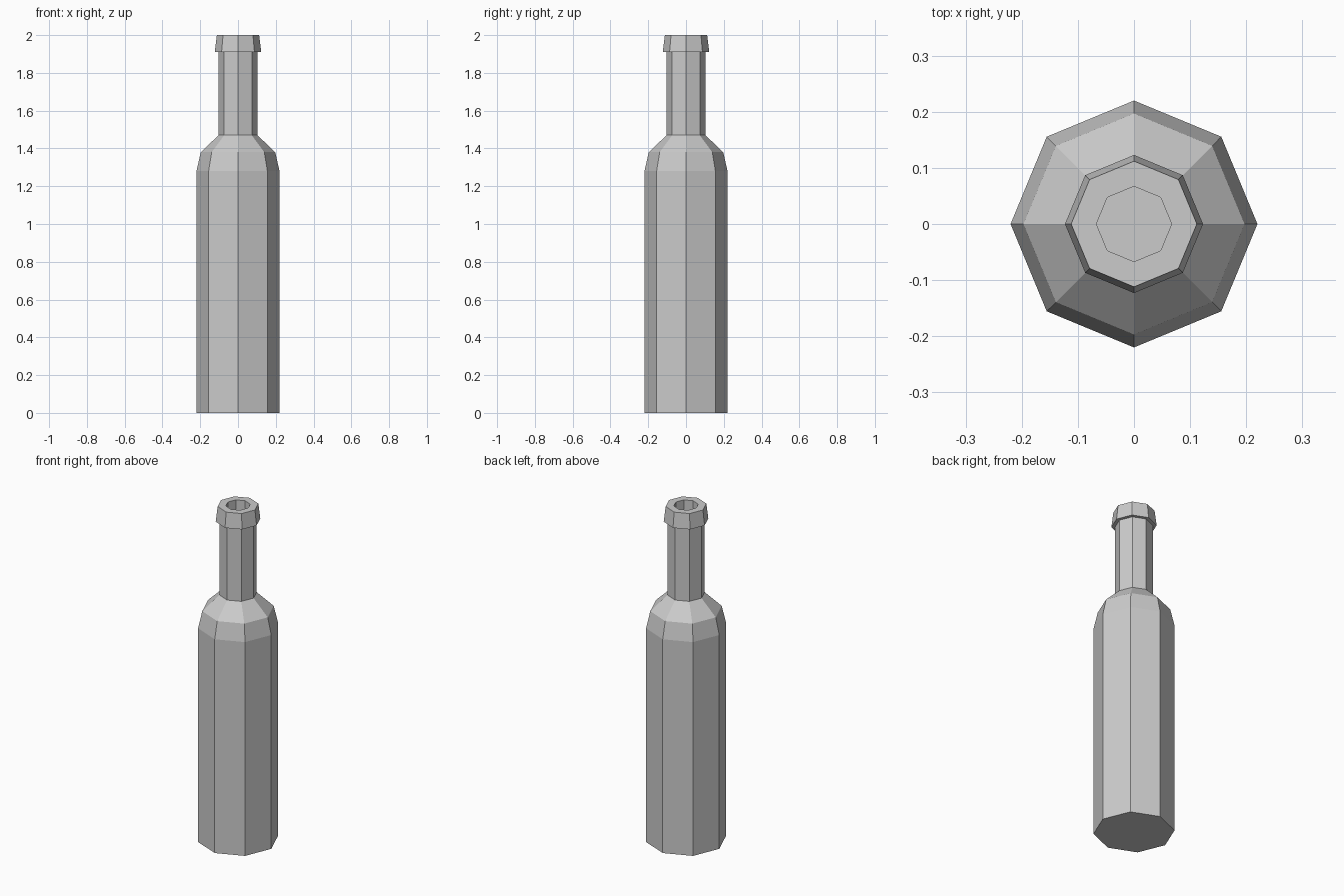
import bpy
import bmesh
from math import cos, sin, tau

cube = bpy.data.objects.get("Cube")
if cube:
    bpy.data.objects.remove(cube, do_unlink=True)

SIDES = 8

# Single grey colour
grey = bpy.data.materials.new("grey glass")
grey.use_nodes = True
colour = (0.6, 0.6, 0.6, 1.0)
grey.diffuse_color = colour
grey.node_tree.nodes["Principled BSDF"].inputs["Base Color"].default_value = colour


def lathe(name, profile):
    """Spin (radius, height) points into a faceted solid, capped at both ends."""
    bm = bmesh.new()
    rings = [[bm.verts.new((r * cos(tau * i / SIDES), r * sin(tau * i / SIDES), z))
              for i in range(SIDES)] for r, z in profile]
    for low, high in zip(rings, rings[1:]):
        for i in range(SIDES):
            j = (i + 1) % SIDES
            bm.faces.new((low[i], low[j], high[j], high[i]))
    bm.faces.new(rings[0][::-1])
    bm.faces.new(rings[-1])
    mesh = bpy.data.meshes.new(name)
    bm.to_mesh(mesh)
    bm.free()
    mesh.materials.append(grey)
    obj = bpy.data.objects.new(name, mesh)
    bpy.context.collection.objects.link(obj)
    return obj


# Base, body, shoulder, neck, flared lip, then down the hollow mouth
lathe("bottle", [
    (0.22, 0.0), (0.22, 1.28),
    (0.197, 1.38), (0.103, 1.47),
    (0.103, 1.91), (0.123, 1.91),
    (0.112, 2.0), (0.067, 2.0),
    (0.067, 1.47),
])
